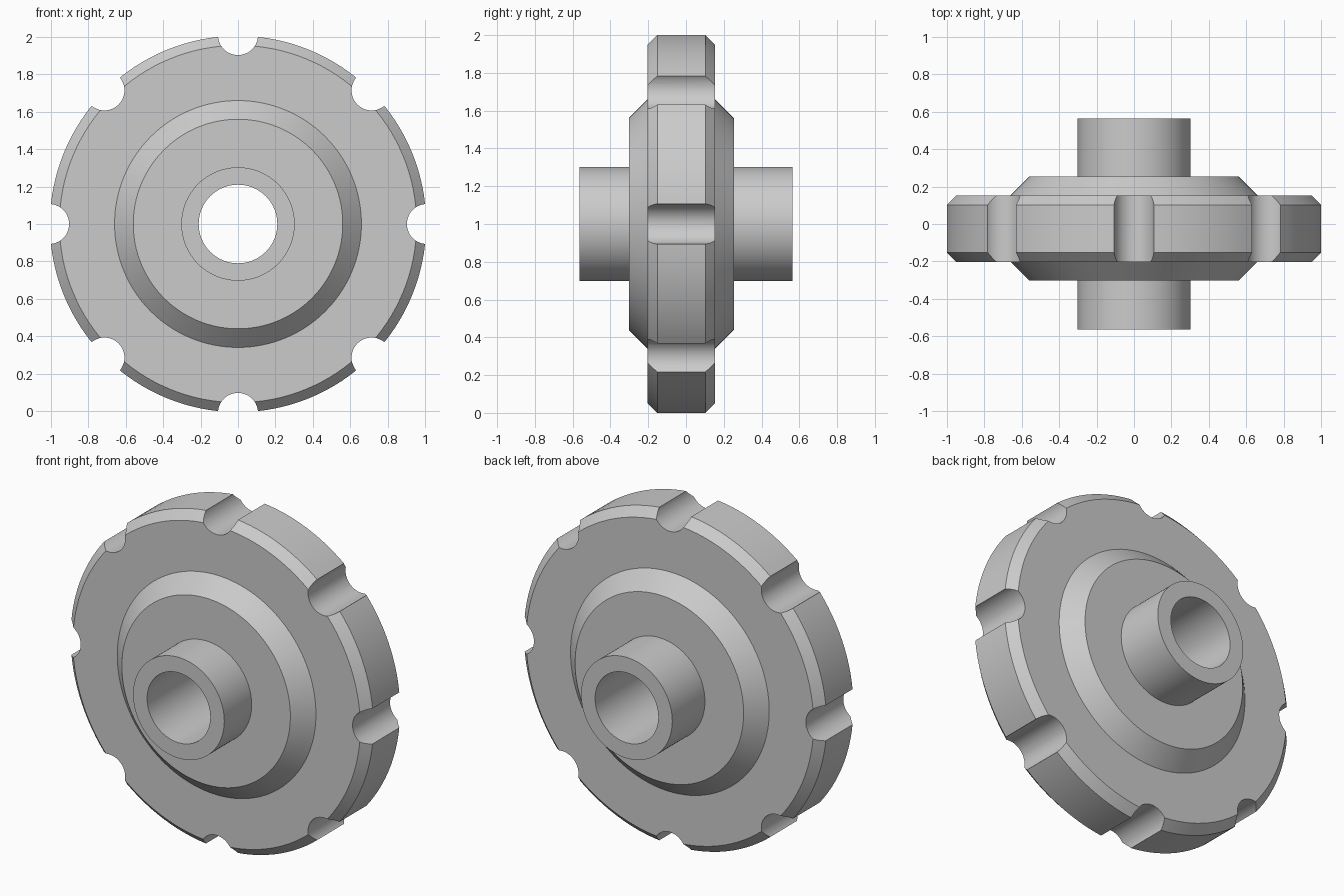
import bpy
import bmesh
from math import cos, sin, pi, radians
from mathutils import Matrix, Vector

cube = bpy.data.objects.get("Cube")
if cube:
    bpy.data.objects.remove(cube, do_unlink=True)

CENTRE = Vector((0, 0, 1))
SEGMENTS = 128
NOTCHES = 8
NOTCH_RADIUS = 0.107
NOTCH_CENTRE = 1.01

grey = bpy.data.materials.new("machined grey")
grey.use_nodes = True
colour = (0.6, 0.6, 0.6, 1)
grey.diffuse_color = colour
grey.node_tree.nodes["Principled BSDF"].inputs["Base Color"].default_value = colour


def add_object(name, bm):
    bmesh.ops.recalc_face_normals(bm, faces=bm.faces)
    mesh = bpy.data.meshes.new(name)
    bm.to_mesh(mesh)
    bm.free()
    mesh.materials.append(grey)
    obj = bpy.data.objects.new(name, mesh)
    obj.location = CENTRE
    bpy.context.collection.objects.link(obj)
    return obj


def revolve(name, profile):
    """Turn a closed (radius, y) outline around the y axis."""
    bm = bmesh.new()
    rings = []
    for i in range(SEGMENTS):
        a = 2 * pi * i / SEGMENTS
        rings.append([bm.verts.new((r * cos(a), y, r * sin(a))) for r, y in profile])
    n = len(profile)
    for i, ring in enumerate(rings):
        after = rings[(i + 1) % SEGMENTS]
        for j in range(n):
            k = (j + 1) % n
            bm.faces.new((ring[j], ring[k], after[k], after[j]))
    return add_object(name, bm)


# Wheel: bored hub, bevelled raised step and chamfered rim in one turned outline
wheel = revolve("notched_wheel", [
    (0.21, -0.563), (0.303, -0.563), (0.303, -0.303), (0.56, -0.303),
    (0.66, -0.203), (0.955, -0.203), (1.006, -0.152),
    (1.006, 0.102), (0.955, 0.153), (0.66, 0.153),
    (0.56, 0.253), (0.303, 0.253), (0.303, 0.563), (0.21, 0.563),
])

# Round notches spaced evenly around the rim
bm = bmesh.new()
for i in range(NOTCHES):
    a = 2 * pi * i / NOTCHES
    place = Matrix.Translation((NOTCH_CENTRE * cos(a), 0, NOTCH_CENTRE * sin(a)))
    bmesh.ops.create_cone(
        bm, cap_ends=True, segments=48, radius1=NOTCH_RADIUS, radius2=NOTCH_RADIUS,
        depth=1, matrix=place @ Matrix.Rotation(pi / 2, 4, "X"))
cutter = add_object("notch_cutter", bm)
cutter.hide_render = True

cut = wheel.modifiers.new("notches", "BOOLEAN")
cut.operation = "DIFFERENCE"
cut.solver = "EXACT"
cut.object = cutter

# Apply the cut, then smooth the round walls and keep the edges crisp
bpy.ops.object.select_all(action="DESELECT")
wheel.select_set(True)
bpy.context.view_layer.objects.active = wheel
bpy.ops.object.modifier_apply(modifier=cut.name)
bpy.data.objects.remove(cutter, do_unlink=True)
bpy.ops.object.shade_smooth_by_angle(angle=radians(25))
